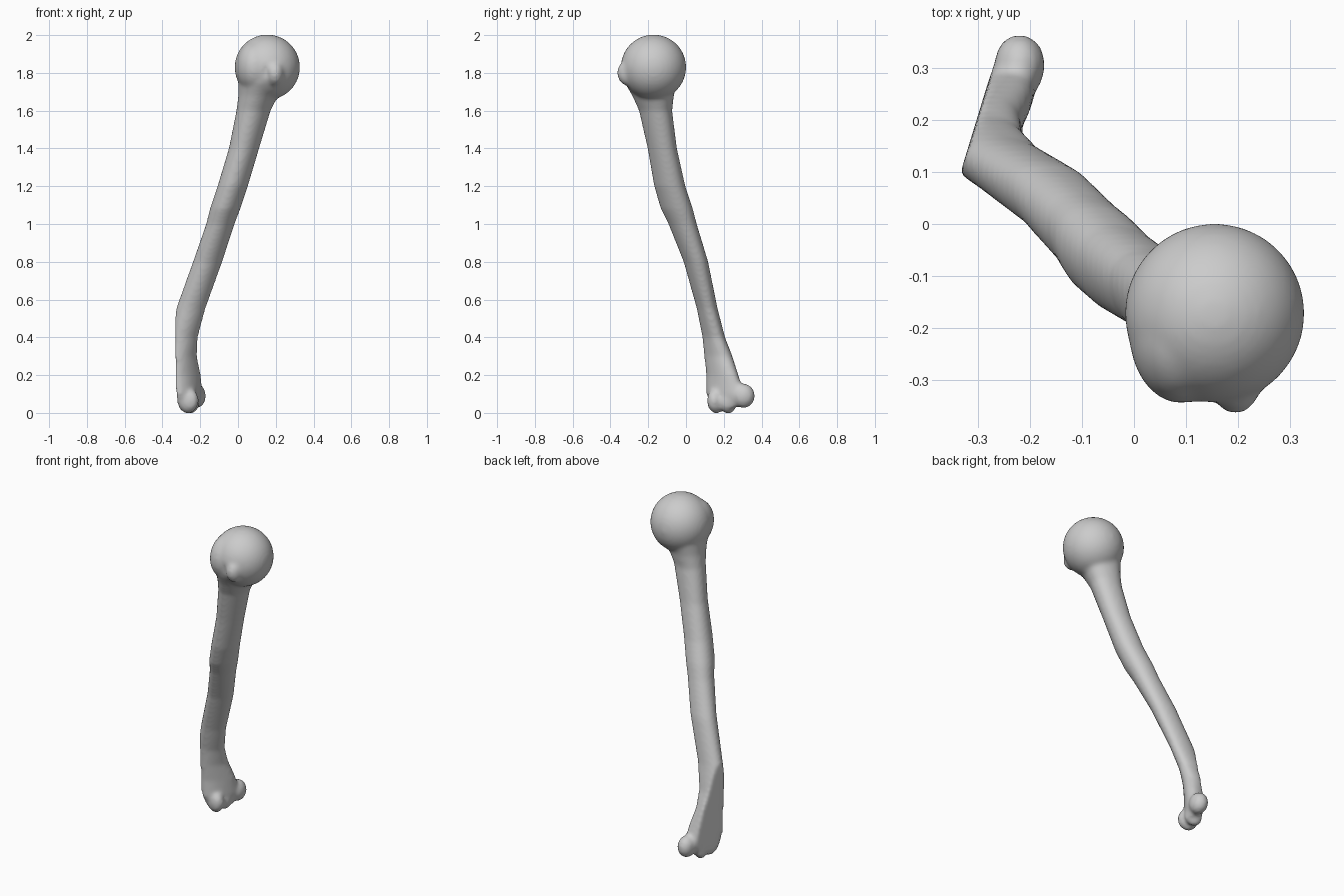
import bpy, bmesh, math
from mathutils import Matrix, Vector

cube = bpy.data.objects.get("Cube")
if cube:
    bpy.data.objects.remove(cube)

bone = bpy.data.materials.new("bone_grey")
bone.use_nodes = True
colour = (0.6, 0.6, 0.6, 1)
bone.diffuse_color = colour
bone.node_tree.nodes["Principled BSDF"].inputs["Base Color"].default_value = colour


def add_ball(bm, centre, radii, turn=0):
    """Add an ellipsoid, turned about the vertical axis."""
    matrix = (Matrix.Translation(centre) @ Matrix.Rotation(math.radians(turn), 4, "Z")
              @ Matrix.Diagonal((*radii, 1)))
    bmesh.ops.create_icosphere(bm, subdivisions=4, radius=1, matrix=matrix)


def add_shaft(bm, sections, sides=40):
    """Loft slightly three-sided ovals; skew slants each oval across the axes."""
    rings = []
    for z, left, right, front, back, skew in sections:
        ring = []
        for i in range(sides):
            t = math.tau * i / sides
            r = 1 + 0.05 * math.cos(3 * (t + math.radians(100)))
            x = (left + right) / 2 + r * (right - left) / 2 * math.cos(t)
            y = (front + back) / 2 + r * (back - front) / 2 * math.sin(t + math.asin(skew))
            ring.append(bm.verts.new((x, y, z)))
        rings.append(ring)
    for low, high in zip(rings, rings[1:]):
        for i in range(sides):
            j = (i + 1) % sides
            bm.faces.new((low[i], low[j], high[j], high[i]))
    bm.faces.new(rings[0][::-1])
    bm.faces.new(rings[-1])


def finish(bm, name):
    mesh = bpy.data.meshes.new(name)
    bm.to_mesh(mesh)
    bm.free()
    obj = bpy.data.objects.new(name, mesh)
    bpy.context.collection.objects.link(obj)
    mesh.materials.append(bone)
    return obj


# Shaft: height, left, right, front, back, skew
sections = [
    (0.03, -0.33, -0.21, 0.14, 0.27, 0.5),
    (0.10, -0.36, -0.19, 0.11, 0.31, 0.5),
    (0.20, -0.38, -0.20, 0.11, 0.28, 0.4),
    (0.30, -0.38, -0.22, 0.10, 0.25, 0.2),
    (0.40, -0.37, -0.215, 0.09, 0.21, 0.1),
    (0.55, -0.33, -0.175, 0.06, 0.17, 0),
    (0.80, -0.24, -0.085, -0.01, 0.12, 0),
    (1.00, -0.17, -0.02, -0.09, 0.06, 0),
    (1.08, -0.15, 0.01, -0.13, 0.04, 0),
    (1.20, -0.11, 0.05, -0.165, 0, 0),
    (1.40, -0.05, 0.11, -0.20, -0.045, 0),
    (1.60, -0.01, 0.17, -0.245, -0.07, 0),
    (1.68, 0, 0.21, -0.28, -0.06, 0),
    (1.75, 0, 0.26, -0.32, -0.04, 0),
    (1.85, 0.02, 0.26, -0.32, -0.06, 0),
]
bm = bmesh.new()
add_shaft(bm, sections)
# Upper end: round head, large side knob and small front knob
add_ball(bm, (0.155, -0.172, 1.83), (0.173, 0.173, 0.173))
add_ball(bm, (0.09, -0.205, 1.83), (0.10, 0.14, 0.14))
add_ball(bm, (0.195, -0.30, 1.80), (0.05, 0.065, 0.07))
# Lower end: inner knob and two joint rollers
add_ball(bm, (-0.22, 0.305, 0.09), (0.05, 0.06, 0.065))
add_ball(bm, (-0.255, 0.225, 0.06), (0.055, 0.04, 0.065), -28)
add_ball(bm, (-0.265, 0.16, 0.065), (0.06, 0.045, 0.068), -28)
arm_bone = finish(bm, "arm_bone")

# Hollows: front groove, joint pit and the flat lower outer side
bm = bmesh.new()
add_ball(bm, (0.145, -0.365, 1.76), (0.022, 0.035, 0.12))
add_ball(bm, (-0.19, 0.15, 0.15), (0.03, 0.03, 0.035))
flat = (Matrix.Translation((-0.327, 0.12, 0.27)) @ Matrix.Rotation(math.radians(-17), 4, "Z")
        @ Matrix.Translation((-0.1, 0, 0)) @ Matrix.Diagonal((0.2, 0.8, 0.8, 1)))
bmesh.ops.create_cube(bm, size=1, matrix=flat)
hollows = finish(bm, "hollow_cutter")
hollows.hide_render = True
hollows.hide_viewport = True


def add_remesh(name, size):
    mod = arm_bone.modifiers.new(name, "REMESH")
    mod.mode = "VOXEL"
    mod.voxel_size = size
    mod.use_smooth_shade = True


# Fuse the parts, carve the hollows and soften the joins
add_remesh("fuse", 0.01)
carve = arm_bone.modifiers.new("carve", "BOOLEAN")
carve.operation = "DIFFERENCE"
carve.object = hollows
add_remesh("even", 0.01)
soften = arm_bone.modifiers.new("soften", "SMOOTH")
soften.factor = 0.5
soften.iterations = 8
